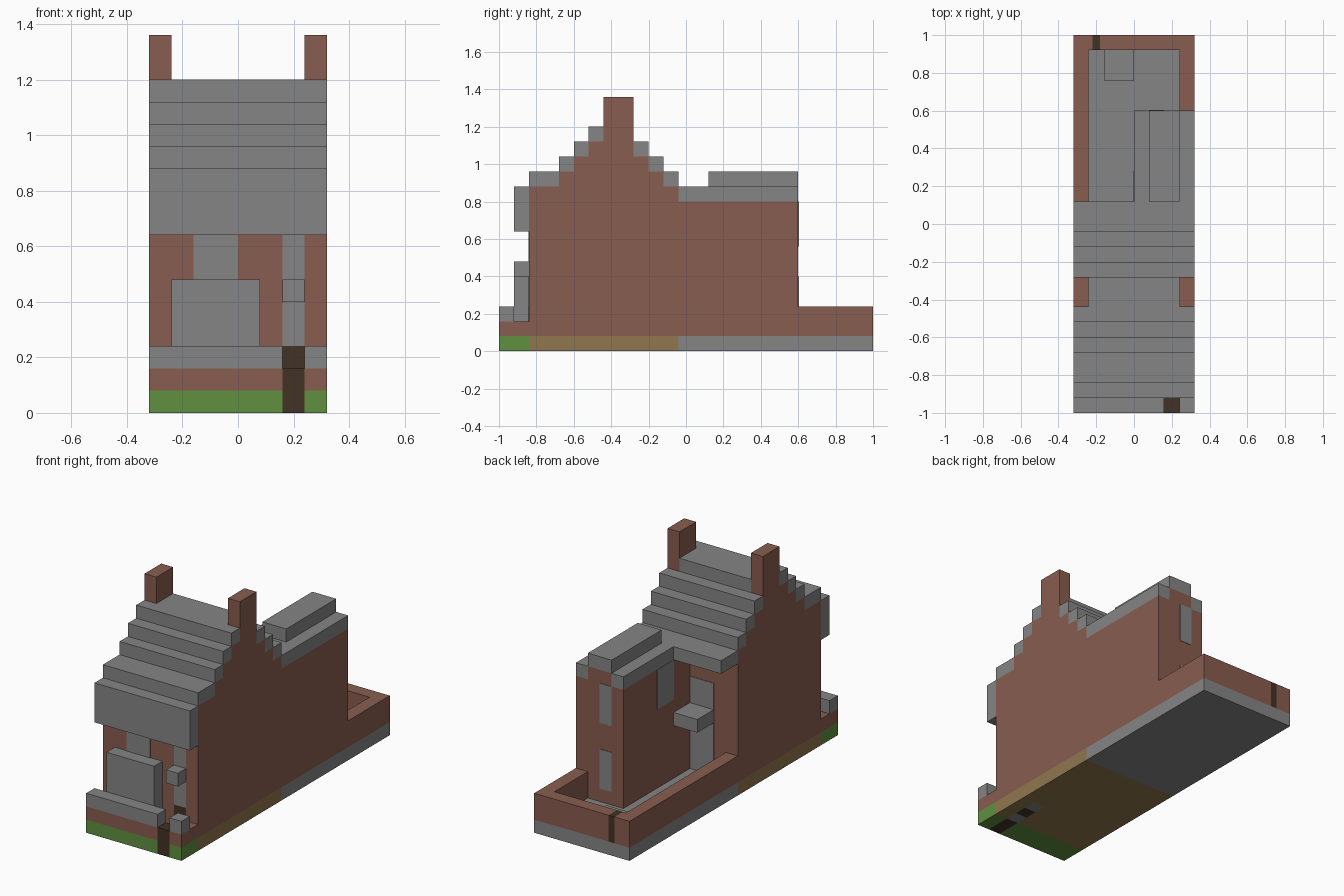
import bpy
import bmesh

U = 0.08  # size of one block

if "Cube" in bpy.data.objects:
    bpy.data.objects.remove(bpy.data.objects["Cube"], do_unlink=True)


def material(name, rgb):
    m = bpy.data.materials.new(name)
    m.use_nodes = True
    m.diffuse_color = (*rgb, 1)
    bsdf = m.node_tree.nodes["Principled BSDF"]
    bsdf.inputs["Base Color"].default_value = (*rgb, 1)
    bsdf.inputs["Roughness"].default_value = 0.9
    return m


BRICK = material("brick red", (0.25, 0.11, 0.08))
GREY = material("stone grey", (0.235, 0.235, 0.235))
GREEN = material("grass green", (0.12, 0.28, 0.053))
TAN = material("floor tan", (0.28, 0.185, 0.075))
DARK = material("dark wood", (0.054, 0.032, 0.018))


def point(x, y, z):
    """Block coordinates to model coordinates."""
    return ((x - 4) * U, (y - 12.5) * U, z * U)


def finish(name, bm, mat):
    bmesh.ops.recalc_face_normals(bm, faces=bm.faces)
    mesh = bpy.data.meshes.new(name)
    bm.to_mesh(mesh)
    bm.free()
    mesh.materials.append(mat)
    bpy.context.collection.objects.link(bpy.data.objects.new(name, mesh))


def boxes(name, mat, *spans):
    """One object made of boxes, each given as x, y and z ranges in blocks."""
    bm = bmesh.new()
    for x, y, z in spans:
        verts = bmesh.ops.create_cube(bm, size=1)["verts"]
        for v in verts:
            v.co = point(*(r[0] if c < 0 else r[1] for r, c in zip((x, y, z), v.co)))
    finish(name, bm, mat)


def prism(name, mat, profile, x0, x1):
    """Side profile in (y, z) blocks, extruded along x."""
    bm = bmesh.new()
    face = bm.faces.new([bm.verts.new(point(x0, y, z)) for y, z in profile])
    out = bmesh.ops.extrude_face_region(bm, geom=[face])["geom"]
    for v in out:
        if isinstance(v, bmesh.types.BMVert):
            v.co.x += (x1 - x0) * U
    finish(name, bm, mat)


FULL = (0, 8)
P = 0.04  # plate thickness in blocks

# Ground slab, split by surface, with the entrance path set into it
boxes("front_lawn", GREEN, ((0, 6), (0, 2), (0, 1)), ((7, 8), (0, 2), (0, 1)))
boxes("house_floor", TAN, ((0, 6), (2, 12), (0, 1)), ((7, 8), (2, 12), (0, 1)),
      ((6, 7), (5, 12), (0, 1)))
boxes("back_yard", GREY, (FULL, (12, 25), (0, 1)))
boxes("front_gate_and_path", DARK, ((6, 7), (0, 1), (0, 2)), ((6, 7), (1, 2), (0, 1)),
      ((6, 7), (3, 4), (0, 1)))
boxes("path_stones", GREY, ((6, 7), (2, 3), (0, 1)), ((6, 7), (4, 5), (0, 1)))

# Low garden walls
boxes("front_wall", BRICK, ((0, 6), (0, 1), (1, 2)), ((7, 8), (0, 1), (1, 2)),
      ((0, 1), (1, 2), (1, 2)), ((7, 8), (1, 2), (1, 2)))
boxes("front_wall_cap", GREY, ((0, 6), (0, 1), (2, 3)), ((7, 8), (0, 1), (2, 3)))
boxes("back_wall", BRICK, ((0, 1), (12, 24), (1, 3)), ((7, 8), (20, 24), (1, 3)),
      ((0, 1.25), (24, 25), (1, 3)), ((1.75, 8), (24, 25), (1, 3)))
boxes("back_gate", DARK, ((1.25, 1.75), (24, 25), (1, 3)))
boxes("yard_box", GREY, ((2, 4), (22, 24), (1, 2)))

# Main house body with stepped gables
front = [(2, 1), (2, 11)]
for i in range(3):
    front += [(4 + i, 11 + i), (4 + i, 12 + i)]
back = [(12, 1), (12, 11)]
for i in range(3):
    back += [(11 - i, 11 + i), (11 - i, 12 + i)]
prism("house_body", BRICK, front + back[::-1], 0, 8)

# Stepped roof, one slab per course
steps = [((2, 4), 11), ((4, 5), 12), ((5, 6), 13), ((6, 7), 14),
         ((9, 10), 13), ((10, 11), 12), ((11, 12), 11), ((12, 14), 10)]
boxes("main_roof", GREY, (FULL, (1, 2), (8, 11)), ((1, 7), (7, 9), (14, 15)),
      *[(FULL, y, (z, z + 1)) for y, z in steps])
boxes("chimneys", BRICK, *[((x, x + 1), (7, 9), (14, 17)) for x in (0, 7)])

# Rear wing with its low roof
boxes("rear_wing", BRICK, ((4, 8), (12, 20), (1, 10)), ((5, 7), (14, 20), (10, 11)))
boxes("rear_wing_roof", GREY, ((4, 5), (14, 20), (10, 11)), ((7, 8), (14, 20), (10, 11)),
      ((5, 7), (14, 20), (11, 12)))

# Front bay and door canopies
boxes("front_bay", GREY, ((1, 5), (1, 2), (1, 6)))
boxes("front_canopy", GREY, ((6, 7), (1, 2), (5, 6)))
boxes("back_canopy", GREY, ((2, 4), (12, 14), (5, 6)))

# Doors and windows as thin plates
boxes("front_door", DARK, ((6, 7), (2 - P, 2), (1, 3)))
boxes("front_glass", GREY, ((6, 7), (2 - P, 2), (3, 5)),
      *[(x, (2 - P, 2), (6, 8)) for x in ((2, 4), (6, 7))])
boxes("back_glass", GREY, *[((2, 4), (12, 12 + P), z) for z in ((1, 5), (6, 8))])
boxes("wing_back_windows", GREY, *[((5, 6), (20, 20 + P), z) for z in ((2, 5), (7, 10))])
boxes("wing_side_window", GREY, ((4 - P, 4), (14, 16), (7, 10)))
